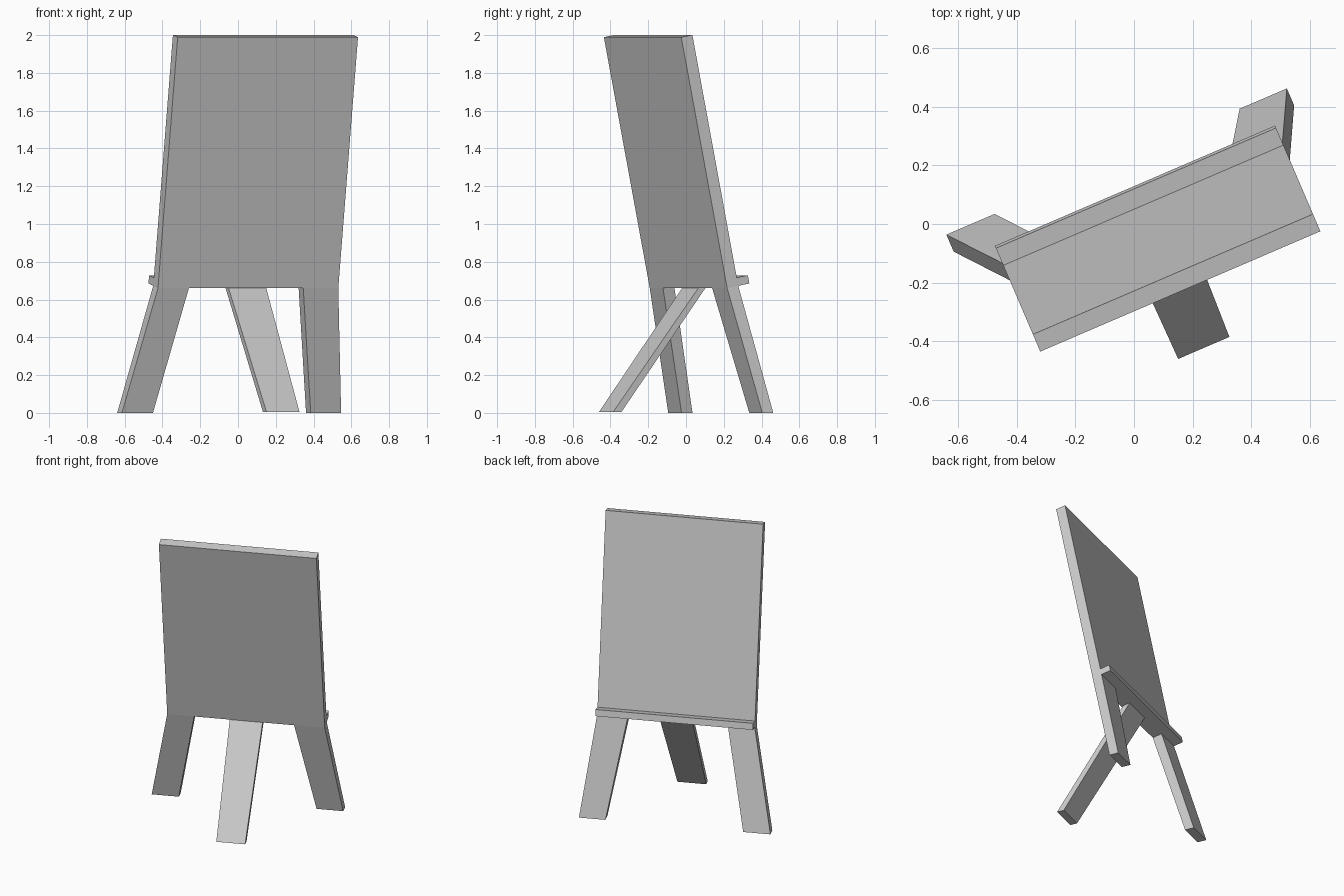
import bpy
import math

if "Cube" in bpy.data.objects:
    bpy.data.objects.remove(bpy.data.objects["Cube"])

YAW = math.atan2(0.41, 0.955)      # whole easel is turned about z
TILT = math.atan(0.199)            # lean of the board
S, C = math.sin(TILT), math.cos(TILT)
ORIGIN = (-0.009, 0.66)            # lower rear edge of the board (y, z)
LEFT, RIGHT, THICK = -0.465, 0.574, 0.065


def on_board(depth, height):
    """Board-plane coordinates to easel (y, z)."""
    return (ORIGIN[0] + depth * C - height * S,
            ORIGIN[1] + depth * S + height * C)


def prism(name, low, high):
    """Six-sided bar between two end quads; each end is (x0, x1, rear yz, face yz)."""
    verts = []
    for x0, x1, rear, face in (low, high):
        verts += [(x0, *rear), (x1, *rear), (x1, *face), (x0, *face)]
    faces = [(3, 2, 1, 0), (4, 5, 6, 7)]
    faces += [(i, (i + 1) % 4, (i + 1) % 4 + 4, i + 4) for i in range(4)]
    mesh = bpy.data.meshes.new(name)
    mesh.from_pydata(verts, [], faces)
    obj = bpy.data.objects.new(name, mesh)
    obj.rotation_euler.z = YAW
    bpy.context.collection.objects.link(obj)


def panel(name, d0, d1, h0, h1):
    """Full-width slab parallel to the leaning board."""
    prism(name, (LEFT, RIGHT, on_board(d0, h0), on_board(d1, h0)),
          (LEFT, RIGHT, on_board(d0, h1), on_board(d1, h1)))


# Leaning board and the ledge along its lower edge
panel("board", 0, THICK, 0, 1.355)
panel("ledge", THICK, THICK * 2, 0, 0.044)

# Splayed legs continuing down from the board
top = (on_board(0, 0), on_board(THICK, 0))
foot = ((0.156, 0), (0.219, 0))
prism("left_leg", (-0.602, -0.423, *foot), (LEFT, -0.287, *top))
prism("right_leg", (0.486, 0.661, *foot), (0.372, RIGHT, *top))

# Support leg propping the other side
prism("support_leg", (-0.043, 0.147, (-0.482, 0.006), (-0.434, 0.006)),
      (-0.054, 0.163, on_board(0.011, 0), on_board(0.06, 0)))
